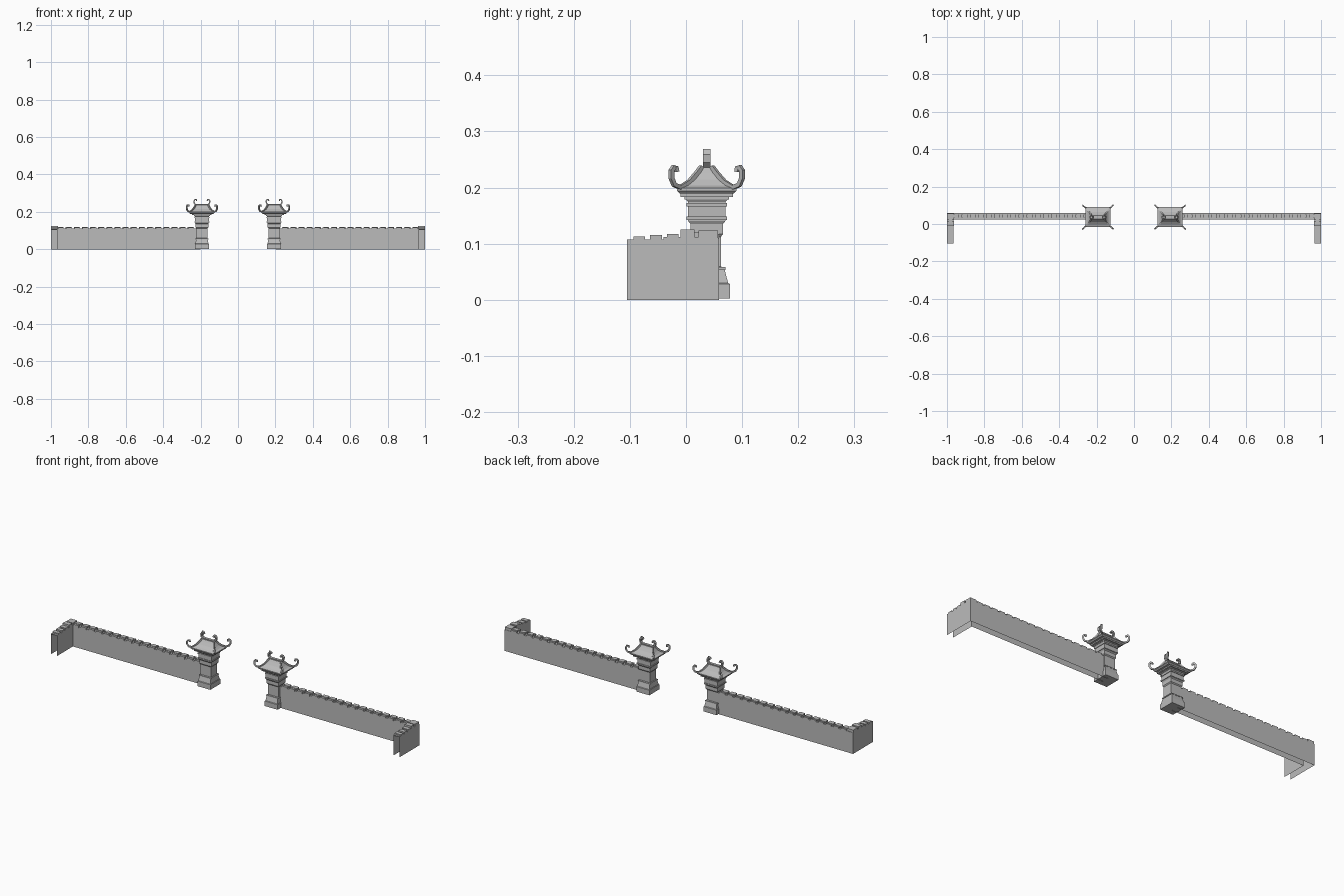
import bpy, bmesh
from mathutils import Vector

cube = bpy.data.objects.get("Cube")
if cube:
    bpy.data.objects.remove(cube)

stone = bpy.data.materials.new("grey stone")
stone.use_nodes = True
GREY = (0.5, 0.5, 0.5, 1)
stone.diffuse_color = GREY
stone.node_tree.nodes["Principled BSDF"].inputs["Base Color"].default_value = GREY

CX, CY = 0.193, 0.037   # centre of the left tower


def finish(name, bm, closed=True):
    """Turn a bmesh into an object mirrored to the other side."""
    if closed:
        bmesh.ops.recalc_face_normals(bm, faces=bm.faces)
    mesh = bpy.data.meshes.new(name)
    bm.to_mesh(mesh)
    bm.free()
    mesh.materials.append(stone)
    obj = bpy.data.objects.new(name, mesh)
    bpy.context.collection.objects.link(obj)
    obj.modifiers.new("mirror", "MIRROR").use_mirror_merge = False
    return obj


def box(bm, x0, x1, y0, y1, z0, z1):
    verts = bmesh.ops.create_cube(bm, size=1)["verts"]
    for v in verts:
        v.co = ((x0 + x1) / 2 + v.co.x * (x1 - x0),
                (y0 + y1) / 2 + v.co.y * (y1 - y0),
                (z0 + z1) / 2 + v.co.z * (z1 - z0))


def skin(bm, rings):
    """Bridge rings of four points and cap both ends."""
    loops = [[bm.verts.new(p) for p in ring] for ring in rings]
    for a, b in zip(loops, loops[1:]):
        for i in range(4):
            j = (i + 1) % 4
            bm.faces.new((a[i], a[j], b[j], b[i]))
    bm.faces.new(loops[0][::-1])
    bm.faces.new(loops[-1])


def tower_part(name, profile):
    """Loft rectangles given as half width, half depth, height."""
    bm = bmesh.new()
    skin(bm, [[(CX + sx * w, CY + sy * d, z)
               for sx, sy in ((-1, -1), (1, -1), (1, 1), (-1, 1))]
              for w, d, z in profile])
    return finish(name, bm)


def sweep(bm, path, width, thick):
    """Sweep a rectangular bar along a path in a vertical plane."""
    pts = [Vector(p) for p in path]
    flat = pts[-4] - pts[0]
    side = Vector((-flat.y, flat.x, 0)).normalized()
    rings = []
    for i, p in enumerate(pts):
        tangent = (pts[min(i + 1, len(pts) - 1)] - pts[max(i - 1, 0)]).normalized()
        up = side.cross(tangent).normalized() * thick / 2
        s = side * width / 2
        rings.append([p - s - up, p + s - up, p + s + up, p - s + up])
    skin(bm, rings)


# Hollow wall: two upright sheets that turn the corner, open below and at the end
bm = bmesh.new()
for path in (((0.2, 0.059), (1, 0.059), (1, -0.105)),
             ((0.2, 0.025), (0.965, 0.025), (0.965, -0.105))):
    low = [bm.verts.new((x, y, 0)) for x, y in path]
    high = [bm.verts.new((x, y, 0.105)) for x, y in path]
    for i in range(2):
        bm.faces.new((low[i], low[i + 1], high[i + 1], high[i]))
finish("wall", bm, closed=False)

# Coping over the wall
bm = bmesh.new()
box(bm, 0.21, 1, 0.025, 0.059, 0.104, 0.11)
box(bm, 0.965, 1, -0.105, 0.025, 0.104, 0.107)
box(bm, 0.965, 1, -0.04, 0.025, 0.104, 0.112)
finish("wall_coping", bm)

# Raised tiles along both edges and down the return
bm = bmesh.new()
for i in range(17):
    x = 0.235 + i * 0.0435
    box(bm, x, x + 0.03, 0.023, 0.034, 0.106, 0.117)
    box(bm, x, x + 0.03, 0.05, 0.059, 0.106, 0.117)
    box(bm, x + 0.004, x + 0.034, 0.034, 0.05, 0.108, 0.119)
for i in range(3):
    y = -0.094 + i * 0.03
    box(bm, 0.965, 1, y, y + 0.021, 0.105, 0.113 + i * 0.002)
finish("wall_tiles", bm)

# Raised corner caps
bm = bmesh.new()
box(bm, 0.963, 1, -0.01, 0.015, 0.11, 0.125)
box(bm, 0.963, 1, 0.022, 0.057, 0.11, 0.123)
box(bm, 0.973, 0.99, -0.01, 0.057, 0.11, 0.12)
finish("corner_caps", bm)

# Tower base, shaft and upper chamber
tower_part("tower_base", [
    (0.037, 0.041, 0.002), (0.037, 0.041, 0.028), (0.035, 0.038, 0.03),
    (0.031, 0.032, 0.053), (0.034, 0.033, 0.053), (0.034, 0.033, 0.058),
    (0.03, 0.025, 0.059)])
tower_part("tower_shaft", [
    (0.03, 0.025, 0.055), (0.03, 0.025, 0.112), (0.034, 0.029, 0.117),
    (0.034, 0.029, 0.135), (0.037, 0.033, 0.14)])
tower_part("tower_chamber", [
    (0.037, 0.033, 0.14), (0.037, 0.033, 0.174), (0.041, 0.039, 0.18)])
for i, z in enumerate((0.142, 0.166)):
    tower_part("chamber_band_" + str(i + 1),
               [(0.04, 0.036, z), (0.04, 0.036, z + 0.006)])
tower_part("eave_support", [
    (0.042, 0.04, 0.179), (0.042, 0.04, 0.183), (0.052, 0.047, 0.183),
    (0.052, 0.047, 0.191)])

# Curved hipped roof
tower_part("roof", [
    (0.062, 0.048, 0.189), (0.067, 0.053, 0.194), (0.067, 0.053, 0.199),
    (0.056, 0.04, 0.204), (0.046, 0.026, 0.214), (0.039, 0.016, 0.226),
    (0.035, 0.009, 0.236)])

# Hip ridges ending in curled corner tips
bm = bmesh.new()
HIP = ((0.034, 0.009, 0.237), (0.04, 0.018, 0.225), (0.05, 0.031, 0.21),
       (0.064, 0.047, 0.2), (0.076, 0.058, 0.205), (0.081, 0.063, 0.217),
       (0.081, 0.063, 0.23), (0.077, 0.059, 0.236), (0.071, 0.055, 0.235),
       (0.071, 0.054, 0.228))
for sx in (-1, 1):
    for sy in (-1, 1):
        sweep(bm, [(CX + sx * x, CY + sy * y, z) for x, y, z in HIP], 0.007, 0.008)
finish("hip_ridges", bm)

# Top ridge with a curled horn at each end
bm = bmesh.new()
box(bm, CX - 0.034, CX + 0.034, CY - 0.007, CY + 0.007, 0.234, 0.241)
HORN = ((0.024, 0.238), (0.034, 0.239), (0.041, 0.246), (0.042, 0.258),
        (0.037, 0.266), (0.03, 0.266), (0.028, 0.259))
for sx in (-1, 1):
    sweep(bm, [(CX + sx * x, CY, z) for x, z in HORN], 0.013, 0.007)
finish("ridge_horns", bm)
